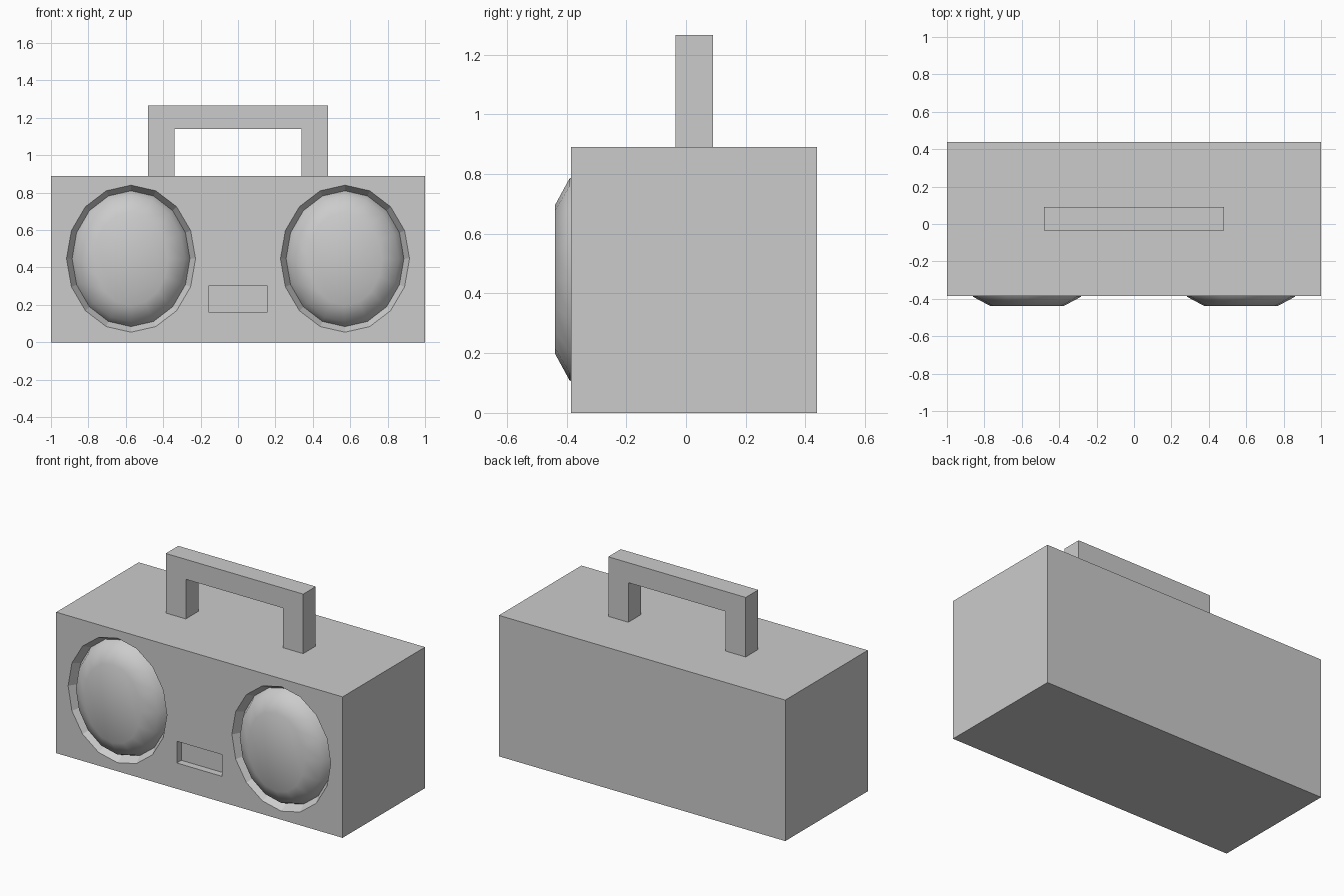
import bpy, bmesh
from math import cos, sin, tau

if "Cube" in bpy.data.objects:
    bpy.data.objects.remove(bpy.data.objects["Cube"])

FRONT, BACK, TOP = -0.385, 0.438, 0.89
SPEAKER_X, SPEAKER_Z, SIDES = 0.572, 0.447, 16


def finish(bm, name, smooth=False):
    mesh = bpy.data.meshes.new(name)
    for f in bm.faces:
        f.smooth = smooth
    bm.to_mesh(mesh)
    bm.free()
    obj = bpy.data.objects.new(name, mesh)
    bpy.context.collection.objects.link(obj)
    return obj


def ellipse(bm, cx, rx, rz, y):
    return [bm.verts.new((cx + rx * cos(tau * i / SIDES), y,
                          SPEAKER_Z + rz * sin(tau * i / SIDES)))
            for i in range(SIDES)]


def rect(bm, x0, x1, z0, z1, y):
    return [bm.verts.new((x, y, z))
            for x, z in ((x0, z0), (x1, z0), (x1, z1), (x0, z1))]


def skin(bm, a, b):
    n = len(a)
    for i in range(n):
        j = (i + 1) % n
        bm.faces.new((a[i], a[j], b[j], b[i]))


def loop_edges(bm, ring):
    edges = []
    for a, b in zip(ring, ring[1:] + ring[:1]):
        edges.append(bm.edges.get((a, b)) or bm.edges.new((a, b)))
    return edges


# Cabinet shell
bm = bmesh.new()
front = rect(bm, -1, 1, 0, TOP, FRONT)
back = rect(bm, -1, 1, 0, TOP, BACK)
skin(bm, back, front)
bm.faces.new(back[::-1])
borders = loop_edges(bm, front)

# Slanted speaker recesses
for side in (-1, 1):
    rim = ellipse(bm, side * SPEAKER_X, 0.345, 0.393, FRONT)
    skin(bm, rim, ellipse(bm, side * SPEAKER_X, 0.315, 0.363, FRONT + 0.05))
    borders += loop_edges(bm, rim)

# Recessed slot between the speakers
slot = rect(bm, -0.158, 0.158, 0.163, 0.30, FRONT)
floor = rect(bm, -0.158, 0.158, 0.163, 0.30, FRONT + 0.045)
skin(bm, slot, floor)
bm.faces.new(floor)
borders += loop_edges(bm, slot)

# Front panel around the openings
bmesh.ops.triangle_fill(bm, use_beauty=True, use_dissolve=False,
                        edges=borders, normal=(0, -1, 0))
bmesh.ops.recalc_face_normals(bm, faces=bm.faces[:])
finish(bm, "cabinet")

# Domed speaker cones
for side, label in ((-1, "left"), (1, "right")):
    bm = bmesh.new()
    rings = [ellipse(bm, side * SPEAKER_X, rx, rz, y) for rx, rz, y in
             ((0.315, 0.363, FRONT + 0.05), (0.287, 0.338, -0.39),
              (0.197, 0.25, -0.438))]
    for a, b in zip(rings, rings[1:]):
        skin(bm, a, b)
    bm.faces.new(rings[-1])
    finish(bm, "speaker_" + label, smooth=True)

# Carrying handle: an arch profile extruded through its thickness
arch = [(-0.48, TOP), (-0.34, TOP), (-0.34, 1.14), (0.34, 1.14),
        (0.34, TOP), (0.48, TOP), (0.48, 1.266), (-0.48, 1.266)]
bm = bmesh.new()
profile = bm.faces.new([bm.verts.new((x, -0.035, z)) for x, z in arch])
extruded = bmesh.ops.extrude_face_region(bm, geom=[profile], use_keep_orig=True)
bmesh.ops.translate(bm, vec=(0, 0.125, 0), verts=[
    v for v in extruded["geom"] if isinstance(v, bmesh.types.BMVert)])
bmesh.ops.recalc_face_normals(bm, faces=bm.faces[:])
finish(bm, "handle")
